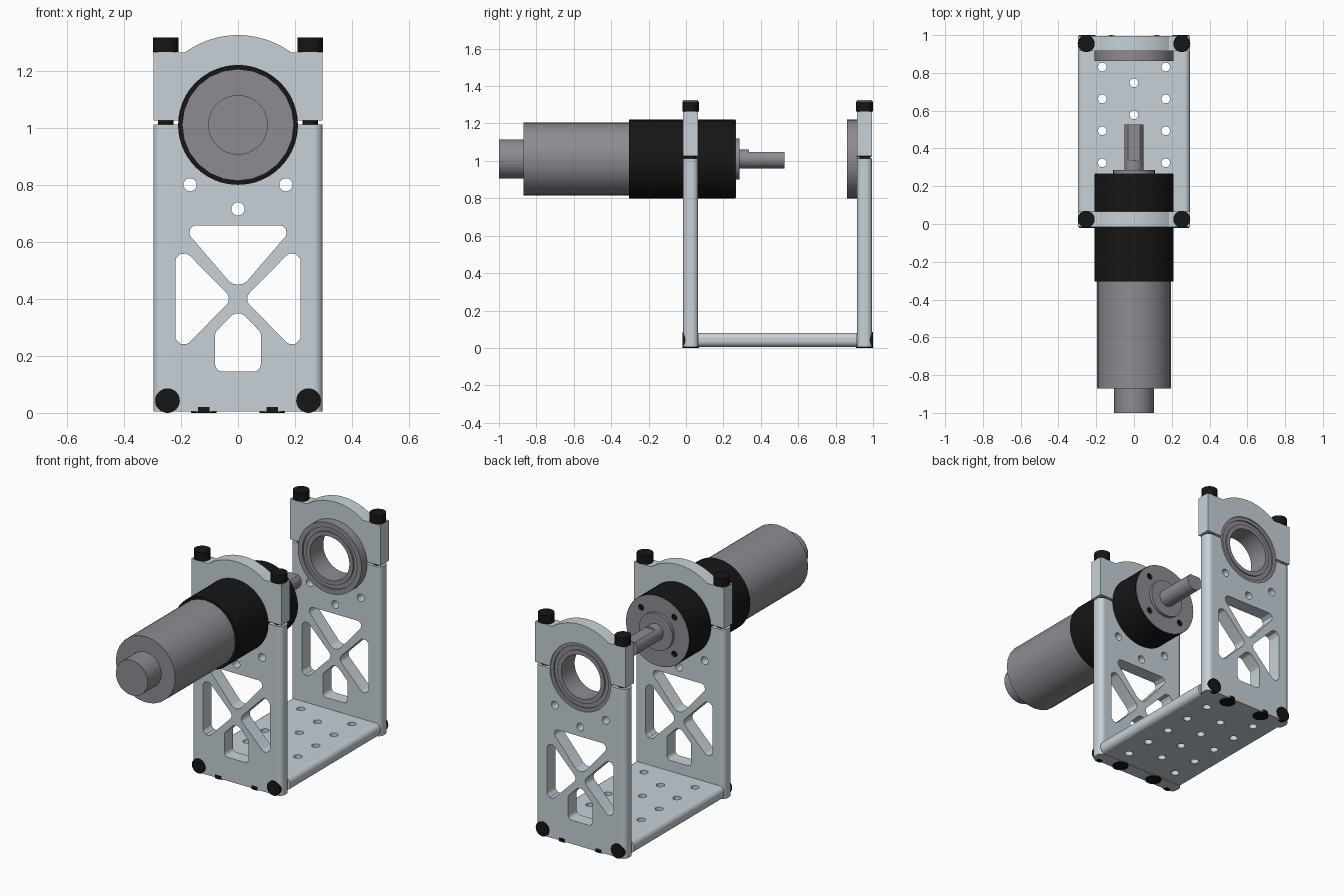
import bpy, bmesh, math
from mathutils import Vector, Matrix

if "Cube" in bpy.data.objects:
    bpy.data.objects.remove(bpy.data.objects["Cube"])


def material(name, rgb):
    m = bpy.data.materials.new(name)
    m.diffuse_color = (*rgb, 1)
    m.use_nodes = True
    m.node_tree.nodes["Principled BSDF"].inputs["Base Color"].default_value = m.diffuse_color
    return m


ALLOY = material("pale_alloy", (0.57, 0.64, 0.69))
STEEL = material("motor_steel", (0.27, 0.26, 0.29))
BLACK = material("black_steel", (0.008, 0.008, 0.008))
AXIS = 1.01                      # height of the motor axis
PLATES = {"front": (-0.015, 0.065), "back": (0.915, 0.995)}
W = 0.297                        # half width of the frame
RAIL = 0.262                     # where the rounded side edge begins


def arc(cx, cy, r, a0, a1, n):
    return [(cx + r * math.cos(math.radians(a0 + (a1 - a0) * i / n)),
             cy + r * math.sin(math.radians(a0 + (a1 - a0) * i / n))) for i in range(n + 1)]


def circle(cx, cy, r, n=48):
    return arc(cx, cy, r, 0, 360, n)[:-1]


def rounded(points, radii, n=6):
    """Polygon with an arc at each corner."""
    pts, out = [Vector(p) for p in points], []
    for i, p in enumerate(pts):
        r = radii[i]
        if r == 0:
            out.append(tuple(p))
            continue
        d1 = (pts[i - 1] - p).normalized()
        d2 = (pts[(i + 1) % len(pts)] - p).normalized()
        h = d1.angle(d2) / 2
        t = r / math.tan(h)
        c = p + (d1 + d2).normalized() * r / math.sin(h)
        a, b = p + d1 * t - c, p + d2 * t - c
        for k in range(n + 1):
            out.append(tuple(c + a.lerp(b, k / n).normalized() * r))
    return out


def slab(name, outline, lo, hi, mat, holes=(), axis="Y", smooth=True):
    """Extrude an outline with holes along Y (points are x,z) or Z (points are x,y)."""
    cu = bpy.data.curves.new(name, "CURVE")
    cu.dimensions, cu.fill_mode, cu.extrude = "2D", "BOTH", (hi - lo) / 2
    for loop in (outline, *holes):
        s = cu.splines.new("POLY")
        s.points.add(len(loop) - 1)
        for pt, (u, v) in zip(s.points, loop):
            pt.co = (u, v, 0, 1)
        s.use_cyclic_u = True
    tmp = bpy.data.objects.new(name + "_profile", cu)
    bpy.context.collection.objects.link(tmp)
    deps = bpy.context.evaluated_depsgraph_get()
    me = bpy.data.meshes.new_from_object(tmp.evaluated_get(deps))
    bpy.data.objects.remove(tmp)
    bpy.data.curves.remove(cu)
    mid = (lo + hi) / 2
    if axis == "Y":
        me.transform(Matrix.Translation((0, mid, 0)) @ Matrix.Rotation(math.pi / 2, 4, "X"))
    else:
        me.transform(Matrix.Translation((0, 0, mid)))
    bm = bmesh.new()
    bm.from_mesh(me)
    bmesh.ops.remove_doubles(bm, verts=bm.verts, dist=1e-5)
    bmesh.ops.recalc_face_normals(bm, faces=bm.faces)
    bm.to_mesh(me)
    bm.free()
    me.name = name
    me.materials.clear()
    me.materials.append(mat)
    ob = bpy.data.objects.new(name, me)
    bpy.context.collection.objects.link(ob)
    if smooth:
        bpy.ops.object.select_all(action="DESELECT")
        ob.select_set(True)
        bpy.context.view_layer.objects.active = ob
        bpy.ops.object.shade_smooth_by_angle(angle=math.radians(30))
    return ob


def rod(name, cx, cy, r, lo, hi, mat, axis="Y", n=32, **kw):
    return slab(name, circle(cx, cy, r, n), lo, hi, mat, axis=axis, **kw)


# Lightening cutouts and small holes shared by both plates
windows = [
    rounded([(-0.2, 0.658), (0.2, 0.658), (0, 0.425)], [0.025, 0.025, 0.046]),
    rounded([(-0.08, 0.145), (0.08, 0.145), (0.08, 0.282), (0, 0.365), (-0.08, 0.282)],
            [0.025, 0.025, 0.02, 0.035, 0.02]),
    circle(0, 0.715, 0.023, 24)]
for s in (-1, 1):
    windows.append(rounded([(s * 0.02, 0.40), (s * 0.22, 0.603), (s * 0.22, 0.197)], [0.03] * 3))
    windows.append(circle(s * 0.168, 0.80, 0.023, 24))

# Two upright clamp plates with caps and screws
for side, (y0, y1) in PLATES.items():
    bore = 0.21 if side == "front" else 0.20
    ym = (y0 + y1) / 2
    plate = [(-RAIL, 0.004), (RAIL, 0.004), (RAIL, 1.012)] + arc(0, AXIS, bore, 0.5, -180.5, 40) \
        + [(-RAIL, 1.012)]
    slab(side + "_plate", plate, y0, y1, ALLOY, windows)
    cap = [(W, 1.025), (W, 1.265)] + arc(0, AXIS, 0.315, 54, 126, 24) \
        + [(-W, 1.265), (-W, 1.025)] + arc(0, AXIS, bore, 175.8, 4.2, 40)
    slab(side + "_clamp_cap", cap, y0, y1, ALLOY)
    for s, hand in ((-1, "left"), (1, "right")):
        tag = f"{side}_{hand}_"
        edge = rounded([(s * RAIL, y0), (s * W, y0), (s * W, y1), (s * RAIL, y1)], [0, 0.03, 0.03, 0])
        slab(tag + "plate_edge", edge, 0.004, 1.012, ALLOY, axis="Z")
        rod(tag + "clamp_screw", s * 0.253, ym, 0.045, 1.265, 1.317, BLACK, "Z")
        rod(tag + "clamp_screw_shank", s * 0.253, ym, 0.027, 1.0, 1.04, BLACK, "Z")
        rod(tag + "bottom_screw", s * 0.12, ym, 0.045, 0.0, 0.02, BLACK, "Z")
        ya, yb = (y0 - 0.005, y0 + 0.02) if side == "front" else (y1 - 0.02, y1 + 0.005)
        rod(tag + "corner_screw", s * 0.247, 0.043, 0.043, ya, yb, BLACK)

# Base plate with staggered holes and rounded long edges
base_holes = [circle(s * 0.168, 0.155 + 0.169 * i, 0.023, 24) for s in (-1, 1) for i in range(5)]
base_holes += [circle(0, 0.24 + 0.169 * i, 0.023, 24) for i in range(4)]
slab("base_plate", [(-RAIL, 0.065), (RAIL, 0.065), (RAIL, 0.915), (-RAIL, 0.915)],
     0.006, 0.081, ALLOY, base_holes, axis="Z")
for s, hand in ((-1, "left"), (1, "right")):
    edge = rounded([(s * RAIL, 0.006), (s * W, 0.006), (s * W, 0.081), (s * RAIL, 0.081)],
                   [0, 0.03, 0.03, 0])
    slab("base_edge_" + hand, edge, 0.065, 0.915, ALLOY)

# Gear motor
rod("motor_rear_boss", 0, AXIS, 0.105, -1.0, -0.87, STEEL, n=24, smooth=False)
rod("motor_body", 0, AXIS, 0.196, -0.87, -0.305, STEEL, n=24, smooth=False)
rod("gearbox", 0, AXIS, 0.21, -0.305, 0.25, BLACK, n=64)
mounts = [circle(0.155 * math.cos(a), AXIS + 0.155 * math.sin(a), 0.018, 16)
          for a in (math.pi / 4 + i * math.pi / 2 for i in range(4))]
rod("gearbox_rim", 0, AXIS, 0.21, 0.25, 0.264, BLACK, n=64, holes=mounts)
rod("gearbox_face", 0, AXIS, 0.207, 0.264, 0.267, STEEL, n=64, holes=mounts)
rod("gearbox_boss", 0, AXIS, 0.11, 0.267, 0.285, STEEL, n=48)
rod("shaft_root", 0, AXIS, 0.05, 0.285, 0.337, STEEL)
slab("d_shaft", arc(0, AXIS, 0.05, 130, 410, 30), 0.337, 0.527, STEEL)


# Flanged bearing in the back plate
def ring(name, r_out, r_in, lo, hi):
    slab(name, circle(0, AXIS, r_out, 64), lo, hi, STEEL, [circle(0, AXIS, r_in, 64)])


ring("bearing_flange", 0.21, 0.18, 0.862, 0.915)
ring("bearing_outer_race", 0.20, 0.18, 0.915, 0.988)
ring("bearing_seal", 0.18, 0.155, 0.872, 0.98)
ring("bearing_inner_race", 0.155, 0.13, 0.862, 0.988)
